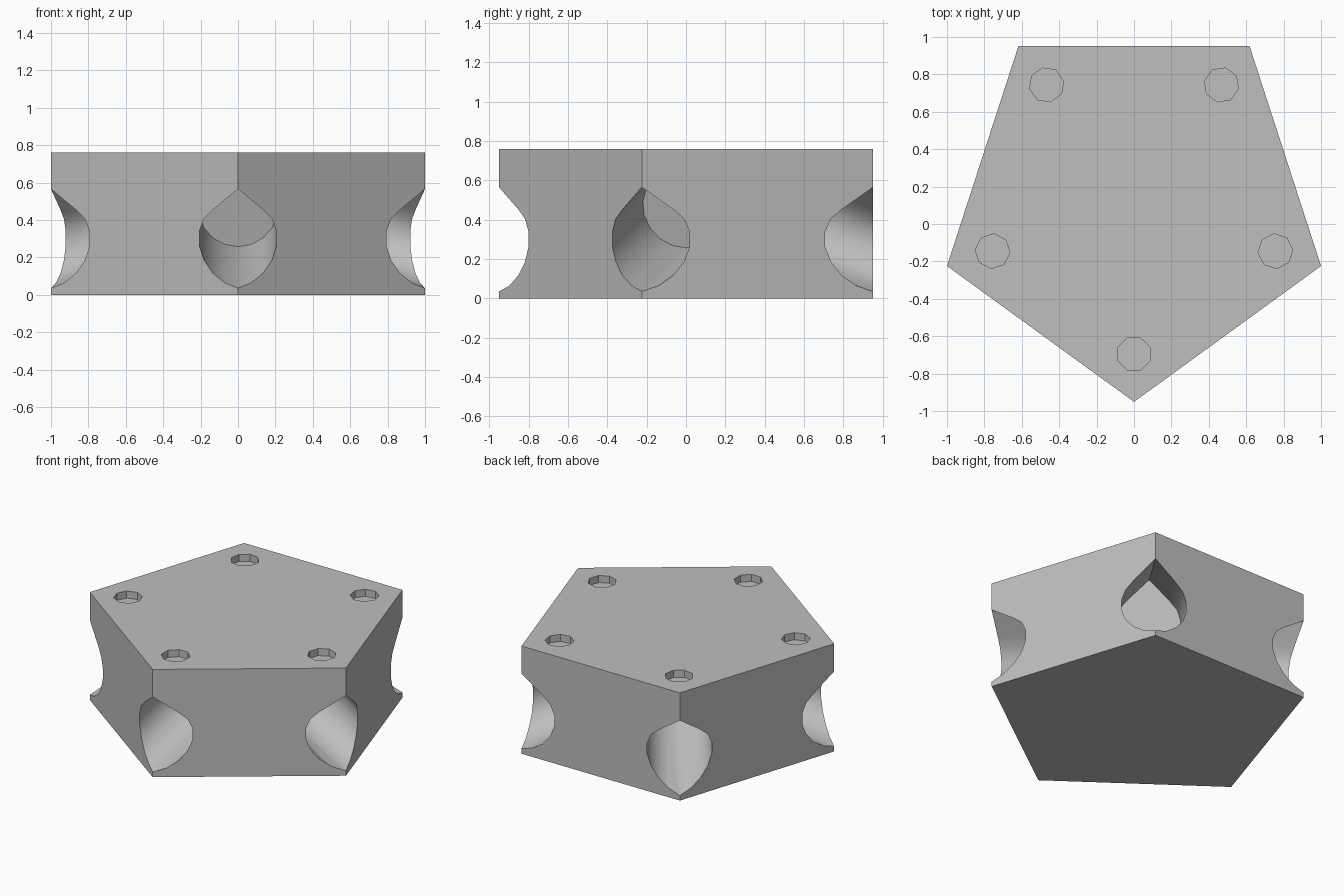
import bpy, bmesh, math
from mathutils import Vector

if "Cube" in bpy.data.objects:
    bpy.data.objects.remove(bpy.data.objects["Cube"])

R = 1 / math.sin(math.radians(72))   # pentagon corner radius
CY = R - 0.951                       # pentagon centre in y
H = 0.76
TILT = math.radians(17)
SOCKET_R = 0.21


def add_prism(bm, ring, offset):
    """Extrude a closed ring of points along offset into a capped solid."""
    a = [bm.verts.new(p) for p in ring]
    b = [bm.verts.new(p + offset) for p in ring]
    n = len(a)
    bm.faces.new(a)
    bm.faces.new(b[::-1])
    for i in range(n):
        bm.faces.new((a[i], b[i], b[(i + 1) % n], a[(i + 1) % n]))


def make_object(name, bm):
    bmesh.ops.recalc_face_normals(bm, faces=bm.faces)
    me = bpy.data.meshes.new(name)
    bm.to_mesh(me)
    bm.free()
    ob = bpy.data.objects.new(name, me)
    bpy.context.collection.objects.link(ob)
    return ob


centre = Vector((0, CY, 0))
angles = [math.radians(-90 + 72 * k) for k in range(5)]
outward = [Vector((math.cos(a), math.sin(a), 0)) for a in angles]
up = Vector((0, 0, 1))

# Pentagonal block
bm = bmesh.new()
add_prism(bm, [centre + d * R for d in outward], up * H)
hub = make_object("pentagon_hub", bm)

# Cutters: tilted teardrop sockets at the corners, shallow octagonal holes on top
bm = bmesh.new()
for d, ang in zip(outward, angles):
    axis = -d * math.cos(TILT) + up * math.sin(TILT)
    rise = d * math.sin(TILT) + up * math.cos(TILT)
    side = up.cross(d)
    corner = centre + d * R + up * 0.255
    profile = [(math.sin(math.radians(20 * k)), -math.cos(math.radians(20 * k)))
               for k in range(-7, 8)] + [(0, math.sqrt(2))]
    start = corner - axis * 0.3
    ring = [start + (side * u + rise * v) * SOCKET_R for u, v in profile]
    add_prism(bm, ring, axis * (0.3 + 0.695))

    hole = centre + d * 0.795 + up * (H - 0.05)
    ring = []
    for i in range(8):
        t = ang + math.radians(22.5 + 45 * i)
        ring.append(hole + Vector((math.cos(t), math.sin(t), 0)) * 0.093)
    add_prism(bm, ring, up * 0.2)
cutter = make_object("socket_cutters", bm)
cutter.hide_render = True

# Cut the sockets and holes
mod = hub.modifiers.new("cut_sockets", 'BOOLEAN')
mod.operation = 'DIFFERENCE'
mod.solver = 'EXACT'
mod.object = cutter
bpy.context.view_layer.objects.active = hub
hub.select_set(True)
bpy.ops.object.modifier_apply(modifier=mod.name)
bpy.data.objects.remove(cutter)

# Plain grey, with smooth socket walls and sharp edges
mat = bpy.data.materials.new("plain_grey")
mat.diffuse_color = (0.52, 0.52, 0.52, 1)
mat.use_nodes = True
mat.node_tree.nodes["Principled BSDF"].inputs["Base Color"].default_value = mat.diffuse_color
hub.data.materials.clear()
hub.data.materials.append(mat)
bpy.ops.object.shade_smooth_by_angle(angle=math.radians(30))
